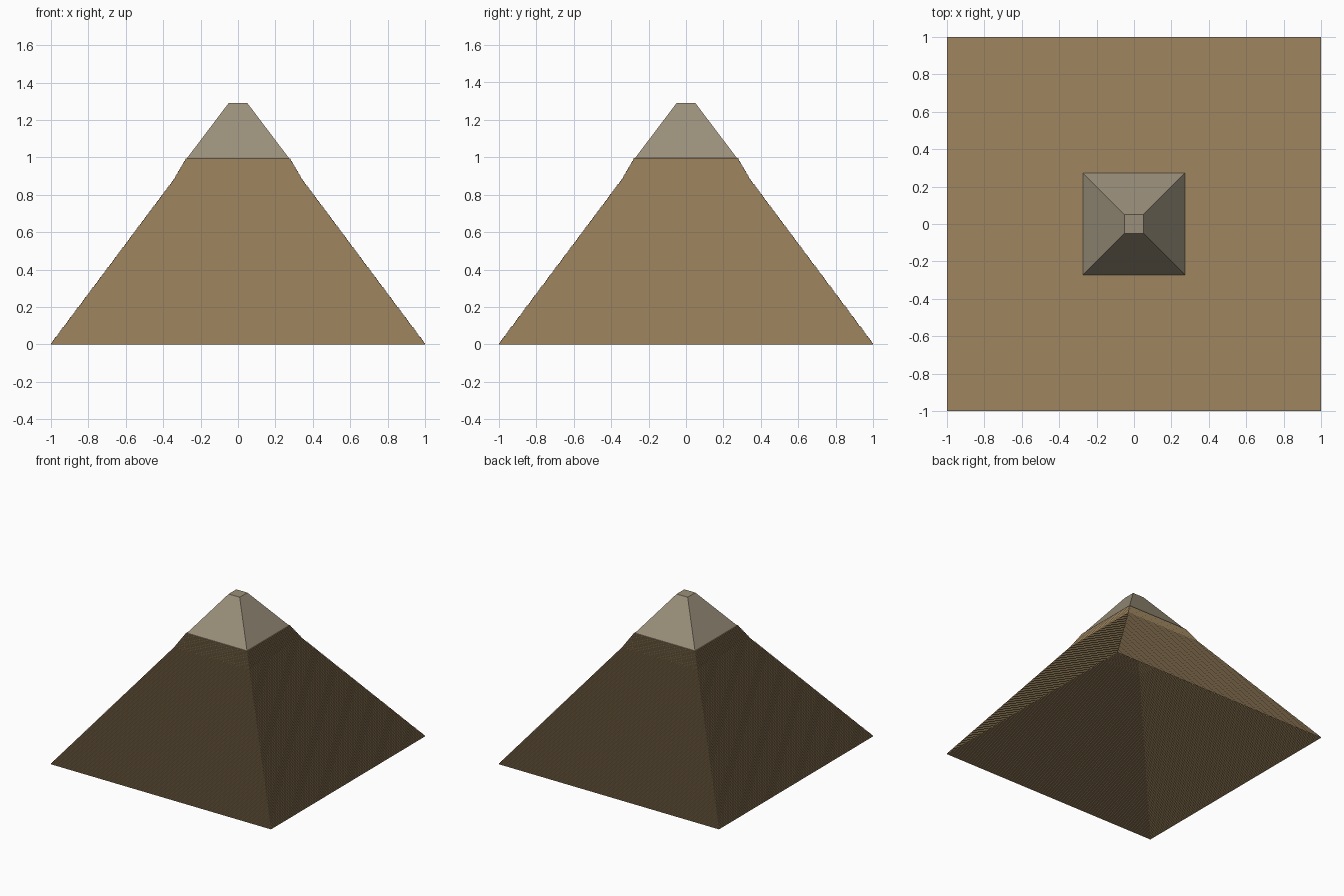
import bpy, bmesh

if "Cube" in bpy.data.objects:
    bpy.data.objects.remove(bpy.data.objects["Cube"])


def material(name, rgb):
    m = bpy.data.materials.new(name)
    m.diffuse_color = (*rgb, 1.0)
    m.use_nodes = True
    m.node_tree.nodes["Principled BSDF"].inputs["Base Color"].default_value = m.diffuse_color
    return m


def square_tower(name, rings, mat, close_top=False):
    """Skin a stack of square rings given as (half width, height)."""
    bm = bmesh.new()
    prev = None
    for h, z in rings:
        ring = [bm.verts.new((sx * h, sy * h, z))
                for sx, sy in ((-1, -1), (1, -1), (1, 1), (-1, 1))]
        if prev:
            for i in range(4):
                j = (i + 1) % 4
                bm.faces.new((prev[i], prev[j], ring[j], ring[i]))
        prev = ring
    if close_top:
        bm.faces.new(prev)
    mesh = bpy.data.meshes.new(name)
    bm.to_mesh(mesh)
    bm.free()
    mesh.materials.append(mat)
    ob = bpy.data.objects.new(name, mesh)
    bpy.context.collection.objects.link(ob)
    return ob


def half_width(z):
    # main slope, then a steeper shoulder just under the casing
    if z < 0.88:
        return 1.0 + (0.342 - 1.0) * z / 0.88
    return 0.342 + (0.275 - 0.342) * (z - 0.88) / 0.115


sandstone = material("sandstone", (0.342, 0.238, 0.117))
limestone = material("pale limestone", (0.323, 0.275, 0.195))

# stepped stone courses: riser then tread, open underneath
COURSES = 130
TOP = 0.995
steps = []
for i in range(COURSES):
    z0, z1 = TOP * i / COURSES, TOP * (i + 1) / COURSES
    steps += [(half_width(z0), z0), (half_width(z0), z1)]
steps.append((0.27, TOP))
square_tower("stepped_courses", steps, sandstone)

# smooth casing cap with a small flat top
square_tower("casing_cap", [(0.273, TOP), (0.05, 1.29)], limestone, close_top=True)
